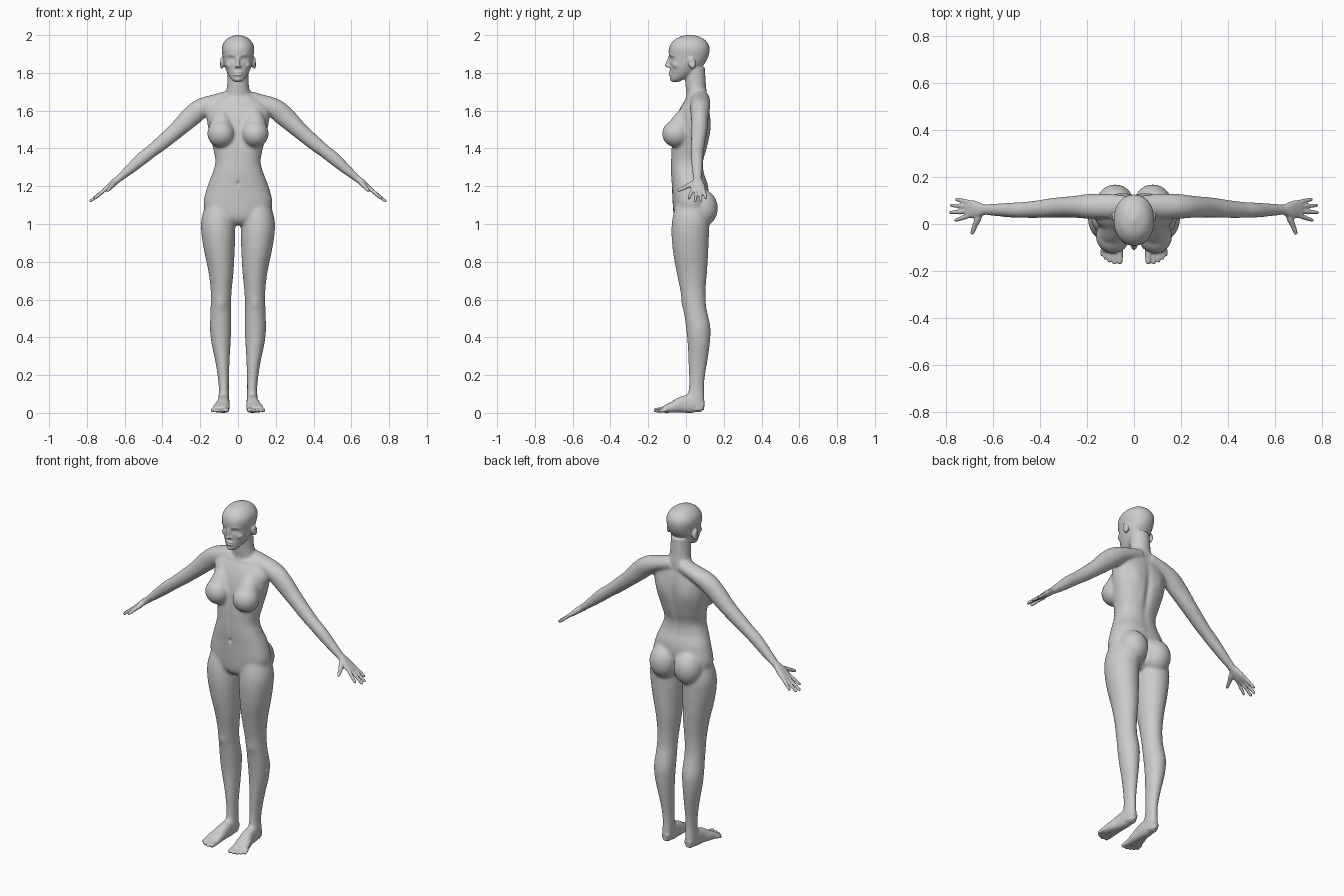
import bpy
import bmesh
import math
from mathutils import Vector, Matrix

default_cube = bpy.data.objects.get("Cube")
if default_cube:
    bpy.data.objects.remove(default_cube, do_unlink=True)

AXIS_X, AXIS_Y = Vector((1, 0, 0)), Vector((0, 1, 0))
SIDES, STEPS = 32, 5
bm = bmesh.new()


def smooth_rows(rows):
    """Interpolate a short list of section rows with a Catmull-Rom spline."""
    result = []
    last = len(rows) - 1
    for i in range(last):
        before, start, end, after = (rows[max(0, min(last, i + k))] for k in (-1, 0, 1, 2))
        for step in range(STEPS):
            t = step / STEPS
            result.append([
                b + t * ((c - a) / 2 + t * (a - 2.5 * b + 2 * c - d / 2 + t * (1.5 * (b - c) + (d - a) / 2)))
                for a, b, c, d in zip(before, start, end, after)])
    result.append(list(rows[last]))
    return result


def loft(sections, power):
    """Skin closed superellipse sections given as (centre, u, v)."""
    rings = []
    for centre, u, v in sections:
        ring = []
        for k in range(SIDES):
            angle = math.tau * k / SIDES
            c, s = math.cos(angle), math.sin(angle)
            c = math.copysign(abs(c) ** (2 / power), c)
            s = math.copysign(abs(s) ** (2 / power), s)
            ring.append(bm.verts.new(centre + u * c + v * s))
        rings.append(ring)
    for low, high in zip(rings, rings[1:]):
        for k in range(SIDES):
            n = (k + 1) % SIDES
            bm.faces.new((low[k], low[n], high[n], high[k]))
    bm.faces.new(rings[0][::-1])
    bm.faces.new(rings[-1])


def column(rows, power=2.0):
    """Upright form; rows hold height, x centre, half width, front y, back y."""
    loft([(Vector((x, (front + back) / 2, z)), AXIS_X * width, AXIS_Y * (back - front) / 2)
          for z, x, width, front, back in smooth_rows(rows)], power)


def tube(rows, side=AXIS_Y, power=2.0):
    """Limb along a path; rows hold x, y, z, radius across, radius along side."""
    rows = smooth_rows(rows)
    points = [Vector(row[:3]) for row in rows]
    sections = []
    for i, row in enumerate(rows):
        tangent = (points[min(i + 1, len(rows) - 1)] - points[max(i - 1, 0)]).normalized()
        u = side.cross(tangent).normalized()
        sections.append((points[i], u * row[3], tangent.cross(u) * row[4]))
    loft(sections, power)


def ball(centre, radii, tilt=0.0):
    matrix = Matrix.Translation(centre) @ Matrix.Rotation(tilt, 4, "X") @ Matrix.Diagonal((*radii, 1))
    bmesh.ops.create_uvsphere(bm, u_segments=24, v_segments=16, radius=1, matrix=matrix)


def digit(base, tip, radius, side):
    """Finger or toe with a slight taper and a round end."""
    middle = Vector(base).lerp(Vector(tip), 0.5)
    end = radius * 0.82
    tube([(*base, radius, radius), (*middle, radius, radius), (*tip, end, end)], side)
    ball(tip, (end, end, end))


# Leg
column([
    (1.12, .095, .07, -.05, .10), (1.03, .105, .088, -.072, .122), (.95, .104, .09, -.077, .122),
    (.85, .098, .08, -.069, .118), (.75, .09, .067, -.051, .112), (.65, .089, .056, -.031, .104),
    (.57, .091, .054, -.017, .106), (.52, .091, .055, -.01, .116), (.45, .092, .057, 0, .13),
    (.37, .09, .051, .008, .127), (.28, .083, .039, .012, .115), (.2, .078, .031, .015, .102),
    (.13, .075, .027, .014, .096), (.07, .075, .029, .005, .099), (.015, .075, .026, .02, .096)])

# Foot and toes
tube([(.074, .09, .03, .027, .022), (.075, .04, .048, .048, .03), (.078, -.02, .044, .044, .034),
      (.086, -.07, .03, .03, .042), (.093, -.12, .017, .017, .046)], AXIS_X, 2.5)
for base_x, tip_x, tip_y, radius in ((.062, .06, -.16, .0145), (.084, .084, -.164, .0105),
                                     (.102, .104, -.157, .01), (.118, .122, -.146, .0095),
                                     (.132, .137, -.13, .009)):
    digit((base_x, -.1, .018), (tip_x, tip_y, radius), radius, AXIS_X)

# Shoulder and arm
tube([(.03, .076, 1.672, .04, .045), (.11, .077, 1.65, .04, .052), (.19, .075, 1.615, .052, .053),
      (.25, .073, 1.567, .054, .047), (.33, .07, 1.492, .044, .043), (.41, .063, 1.424, .039, .038),
      (.46, .06, 1.384, .035, .035), (.51, .059, 1.345, .035, .033), (.57, .06, 1.292, .028, .029),
      (.635, .061, 1.237, .019, .024), (.66, .062, 1.217, .018, .026)])

# Hand, fingers and thumb
tube([(.635, .061, 1.237, .018, .023), (.665, .061, 1.213, .017, .033),
      (.69, .063, 1.192, .014, .039), (.712, .064, 1.176, .01, .036)], AXIS_Y, 2.4)
for base_y, tip in ((.036, (.758, .016, 1.137)), (.055, (.78, .049, 1.122)),
                    (.074, (.777, .079, 1.124)), (.092, (.754, .105, 1.138))):
    digit((.698, base_y, 1.187), tip, .0095, AXIS_Y)
digit((.652, .046, 1.218), (.676, -.005, 1.194), .014, AXIS_X)
digit((.674, -.002, 1.195), (.688, -.038, 1.178), .0105, AXIS_X)

# Breast and buttock
tube([(.08, .02, 1.61, .04, .035), (.087, -.02, 1.54, .058, .056), (.09, -.042, 1.49, .07, .064)])
ball((.09, -.052, 1.478), (.073, .075, .073))
ball((.08, .087, 1.083), (.082, .082, .098))

# Ear, nostril, brow and cheek
ball((.085, .032, 1.852), (.013, .02, .032), .2)
ball((.01, -.09, 1.834), (.008, .01, .007))
tube([(.01, -.083, 1.892, .007, .008), (.035, -.077, 1.898, .008, .009), (.06, -.052, 1.89, .006, .008)])
ball((.044, -.05, 1.842), (.022, .022, .02))

# Mirror the paired parts to the other side
copy = bmesh.ops.duplicate(bm, geom=bm.verts[:] + bm.edges[:] + bm.faces[:])["geom"]
for item in copy:
    if isinstance(item, bmesh.types.BMVert):
        item.co.x = -item.co.x
bmesh.ops.reverse_faces(bm, faces=[f for f in copy if isinstance(f, bmesh.types.BMFace)])

# Torso
column([
    (.995, 0, .05, -.035, .06), (1.03, 0, .13, -.062, .095), (1.1, 0, .182, -.07, .12),
    (1.2, 0, .162, -.075, .118), (1.27, 0, .135, -.08, .096), (1.33, 0, .12, -.08, .092),
    (1.4, 0, .132, -.077, .112), (1.48, 0, .152, -.068, .128), (1.55, 0, .165, -.055, .13),
    (1.61, 0, .165, -.033, .122), (1.66, 0, .11, -.003, .11), (1.69, 0, .07, .018, .105)], 2.25)

# Neck
column([(1.62, 0, .08, 0, .115), (1.68, 0, .068, .003, .113), (1.72, 0, .06, -.002, .108),
        (1.76, 0, .056, -.004, .104), (1.83, 0, .055, -.01, .1)])

# Head
column([
    (1.752, 0, .018, -.072, -.04), (1.765, 0, .035, -.08, -.012), (1.8, 0, .057, -.083, .05),
    (1.84, 0, .073, -.085, .092), (1.88, 0, .08, -.089, .116), (1.92, 0, .086, -.092, .125),
    (1.95, 0, .081, -.083, .12), (1.977, 0, .062, -.058, .098), (1.992, 0, .038, -.03, .07),
    (2.002, 0, .008, .01, .03)], 2.15)

# Nose, lips and chin
tube([(0, -.083, 1.888, .007, .009), (0, -.094, 1.858, .008, .011), (0, -.102, 1.838, .011, .01)])
ball((0, -.102, 1.838), (.0105, .011, .009))
for height, thickness in ((1.803, .0065), (1.79, .007)):
    ball((0, -.081, height), (.024, .012, thickness))
ball((0, -.073, 1.767), (.018, .013, .014))

bmesh.ops.recalc_face_normals(bm, faces=bm.faces[:])
mesh = bpy.data.meshes.new("body")
bm.to_mesh(mesh)
bm.free()
body = bpy.data.objects.new("body", mesh)
bpy.context.collection.objects.link(body)
bpy.context.view_layer.objects.active = body
body.select_set(True)

# Fuse all parts into one skin
remesh = body.modifiers.new("fuse", "REMESH")
remesh.mode = "VOXEL"
remesh.voxel_size = 0.005
bpy.ops.object.modifier_apply(modifier="fuse")

# Relax the joins, keeping the head, hands and feet crisp
group = body.vertex_groups.new(name="relax")
zones = {1.0: [], 0.18: [], 0.08: []}
for v in body.data.vertices:
    extremity = abs(v.co.x) > 0.65 or v.co.z < 0.05
    zones[0.08 if extremity else 0.18 if v.co.z > 1.745 else 1.0].append(v.index)
for weight, indices in zones.items():
    group.add(indices, weight, "REPLACE")
relax = body.modifiers.new("relax", "SMOOTH")
relax.factor, relax.iterations, relax.vertex_group = 0.5, 40, "relax"
bpy.ops.object.modifier_apply(modifier="relax")

# Soft sculpting strokes: centre, reach, push
strokes = [
    ((.033, -.08, 1.873), (.017, .03, .011), (0, .011, 0)),      # eye socket
    ((.033, -.07, 1.872), (.009, .03, .006), (0, -.006, 0)),     # eyeball
    ((.1, .03, 1.856), (.01, .01, .016), (-.007, 0, 0)),         # ear hollow
    ((0, -.09, 1.797), (.02, .02, .003), (0, .004, 0)),          # mouth line
    ((0, -.08, 1.215), (.009, .03, .013), (0, .009, 0)),         # navel
    ((0, -.08, 1.34), (.012, .04, .08), (0, .004, 0)),           # midline
    ((0, .13, 1.43), (.02, .05, .16), (0, -.011, 0)),            # spine
    ((0, .14, 1.08), (.01, .06, .06), (0, -.014, 0)),            # cleft
    ((.08, .12, 1.52), (.04, .04, .06), (0, .006, 0)),           # shoulder blade
    ((.08, 0, 1.667), (.05, .03, .008), (0, -.005, 0)),          # collar bone
    ((.09, -.02, .575), (.025, .03, .03), (0, -.005, 0)),        # kneecap
]
for centre, reach, push in strokes:
    centre, push = Vector(centre), Vector(push)
    for v in body.data.vertices:
        if abs(v.co.z - centre.z) > 3 * reach[2]:
            continue
        mirrored = v.co.x < 0
        offset = Vector((abs(v.co.x), v.co.y, v.co.z)) - centre
        amount = math.exp(-sum((d / r) ** 2 for d, r in zip(offset, reach)))
        if amount > 0.01:
            v.co += Vector((-push.x if mirrored else push.x, push.y, push.z)) * amount
for v in body.data.vertices:
    v.co.z = max(v.co.z, 0.0)

# Plain grey skin
grey = bpy.data.materials.new("plain grey")
grey.use_nodes = True
grey.diffuse_color = (.6, .6, .6, 1)
grey.node_tree.nodes["Principled BSDF"].inputs["Base Color"].default_value = (.6, .6, .6, 1)
body.data.materials.clear()
body.data.materials.append(grey)
body.data.polygons.foreach_set("use_smooth", [True] * len(body.data.polygons))
body.data.update()
